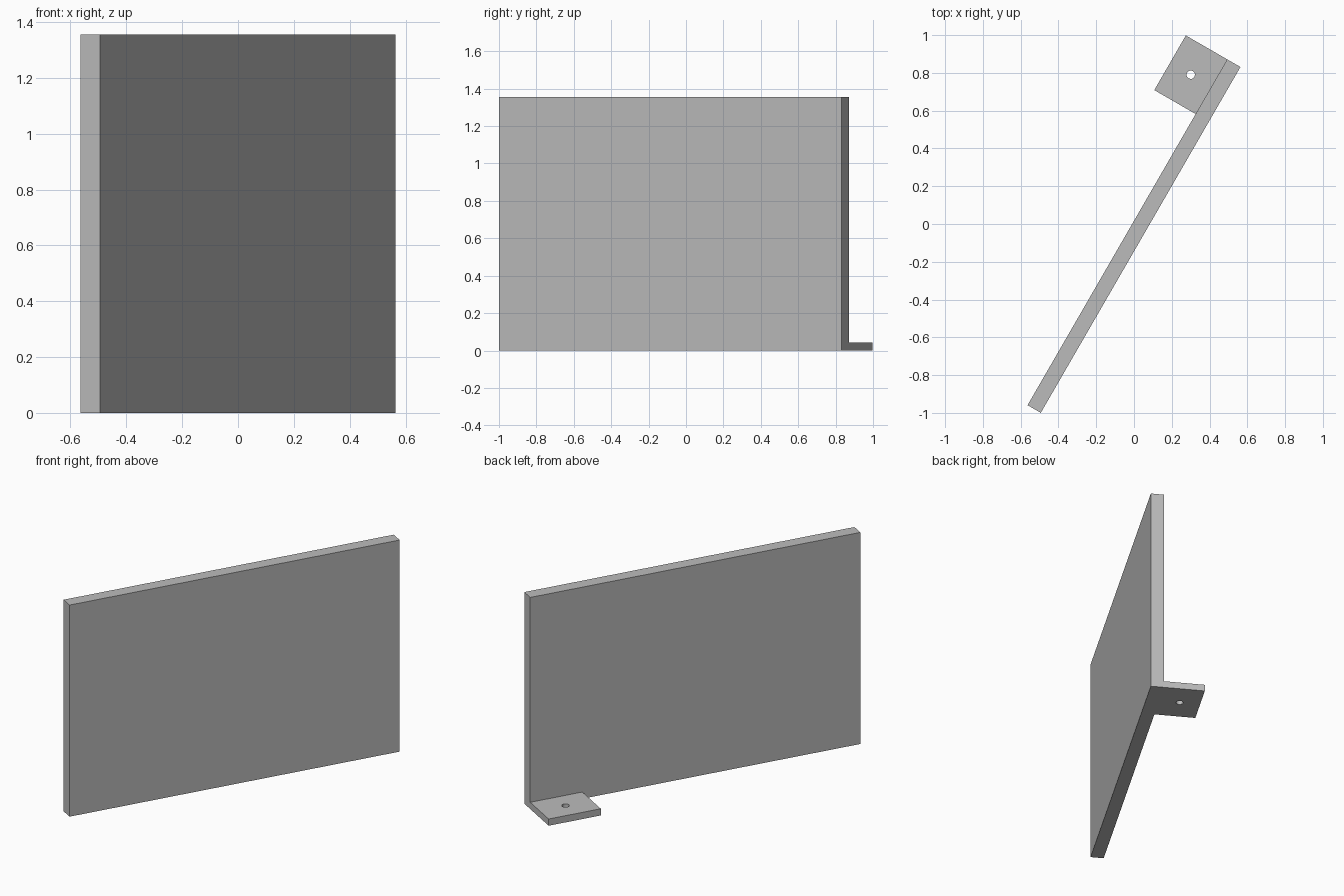
import bpy
import math
from mathutils import Matrix

cube = bpy.data.objects.get("Cube")
if cube:
    bpy.data.objects.remove(cube, do_unlink=True)

# Dimensions, with the panel lying along local x before it is turned
LENGTH, THICK, HEIGHT = 2.114, 0.081, 1.355
TAB_LENGTH, TAB_DEPTH, TAB_THICK = 0.334, 0.253, 0.043
HOLE_RADIUS = 0.022
PLACE = Matrix.Translation((0, -0.064, 0)) @ Matrix.Rotation(math.radians(60), 4, 'Z')

# Plain grey material
grey = bpy.data.materials.new("plain_grey")
colour = (0.5, 0.5, 0.5, 1)
grey.use_nodes = True
grey.diffuse_color = colour
for node in grey.node_tree.nodes:
    if node.type == 'BSDF_PRINCIPLED':
        node.inputs["Base Color"].default_value = colour


def finish(name):
    obj = bpy.context.object
    obj.name = name
    obj.data.materials.append(grey)
    return obj


def box(name, low, high):
    bpy.ops.mesh.primitive_cube_add(size=1)
    obj = finish(name)
    size = [b - a for a, b in zip(low, high)]
    mid = [(a + b) / 2 for a, b in zip(low, high)]
    obj.data.transform(Matrix.Translation(mid) @ Matrix.Diagonal((*size, 1)))
    return obj


def combine(target, tool, operation):
    mod = target.modifiers.new(operation.lower(), 'BOOLEAN')
    mod.operation = operation
    mod.solver = 'EXACT'
    mod.object = tool
    bpy.ops.object.select_all(action='DESELECT')
    target.select_set(True)
    bpy.context.view_layer.objects.active = target
    bpy.ops.object.modifier_apply(modifier=mod.name)
    bpy.data.objects.remove(tool, do_unlink=True)


# Upright panel
end, face = LENGTH / 2, THICK / 2
panel = box("panel_with_foot_tab", (-end, -face, 0), (end, face, HEIGHT))

# Foot tab at the back end, joined flush with the panel's base and end
tab = box("foot_tab", (end - TAB_LENGTH, -face, 0), (end, face + TAB_DEPTH, TAB_THICK))
combine(panel, tab, 'UNION')

# Screw hole through the middle of the tab
bpy.ops.mesh.primitive_cylinder_add(
    vertices=32, radius=HOLE_RADIUS, depth=0.2,
    location=(end - TAB_LENGTH / 2, face + TAB_DEPTH / 2, 0))
drill = finish("hole_cutter")
drill.hide_render = True
combine(panel, drill, 'DIFFERENCE')

# Turn the finished part into place
panel.data.transform(PLACE)
